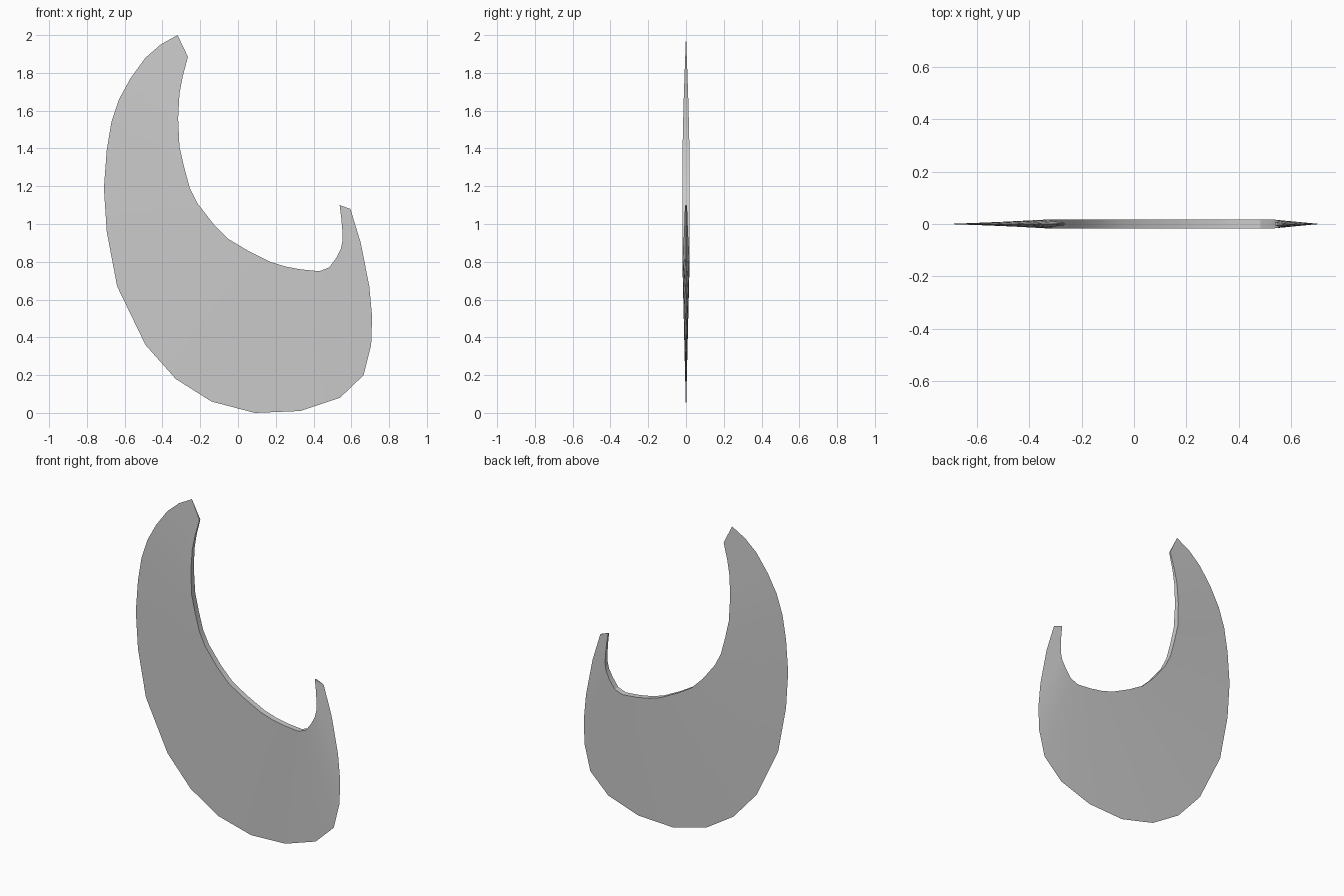
import bpy

if "Cube" in bpy.data.objects:
    bpy.data.objects.remove(bpy.data.objects["Cube"])

# Matching points (x, z) along the sharp outer edge and the thick inner edge
outer = [(-.32, 2), (-.41, 1.95), (-.49, 1.88), (-.57, 1.77), (-.63, 1.66), (-.67, 1.54),
         (-.695, 1.39), (-.71, 1.19), (-.695, .96), (-.64, .67), (-.49, .36), (-.33, .18),
         (-.14, .06), (.09, 0), (.33, .01), (.54, .08), (.665, .2), (.705, .36),
         (.71, .51), (.695, .67), (.65, .9), (.595, 1.08)]
inner = [(-.265, 1.885), (-.293, 1.78), (-.31, 1.69), (-.317, 1.56), (-.31, 1.41), (-.285, 1.3),
         (-.255, 1.19), (-.215, 1.11), (-.13, 1), (-.05, .92), (.05, .86), (.17, .8),
         (.25, .775), (.33, .76), (.43, .75), (.483, .77), (.52, .82), (.545, .87),
         (.553, .91), (.553, .96), (.547, 1.03), (.538, 1.1)]
n = len(outer)


def half_thickness(i):
    # Spine thins towards both tips
    return 0.018 * min(1, 0.25 + 0.19 * i, 0.3 + 0.14 * (n - 1 - i))


# Crescent blade: each section is a thin triangle from outer edge to inner spine
verts, faces = [], []
for i, ((ox, oz), (ix, iz)) in enumerate(zip(outer, inner)):
    t = half_thickness(i)
    verts += [(ox, 0, oz), (ix, -t, iz), (ix, t, iz)]
for i in range(n - 1):
    a, b = 3 * i, 3 * i + 3
    for j in range(3):
        k = (j + 1) % 3
        faces.append((a + j, b + j, b + k, a + k))
faces += [(0, 1, 2), (3 * n - 1, 3 * n - 2, 3 * n - 3)]

mesh = bpy.data.meshes.new("crescent_blade")
mesh.from_pydata(verts, [], faces)
mesh.validate()
blade = bpy.data.objects.new("crescent_blade", mesh)
bpy.context.collection.objects.link(blade)

# Consistent outward normals, smooth bevel with crisp edges
bpy.context.view_layer.objects.active = blade
blade.select_set(True)
bpy.ops.object.mode_set(mode='EDIT')
bpy.ops.mesh.select_all(action='SELECT')
bpy.ops.mesh.normals_make_consistent(inside=False)
bpy.ops.object.mode_set(mode='OBJECT')
bpy.ops.object.shade_smooth_by_angle(angle=0.5)
